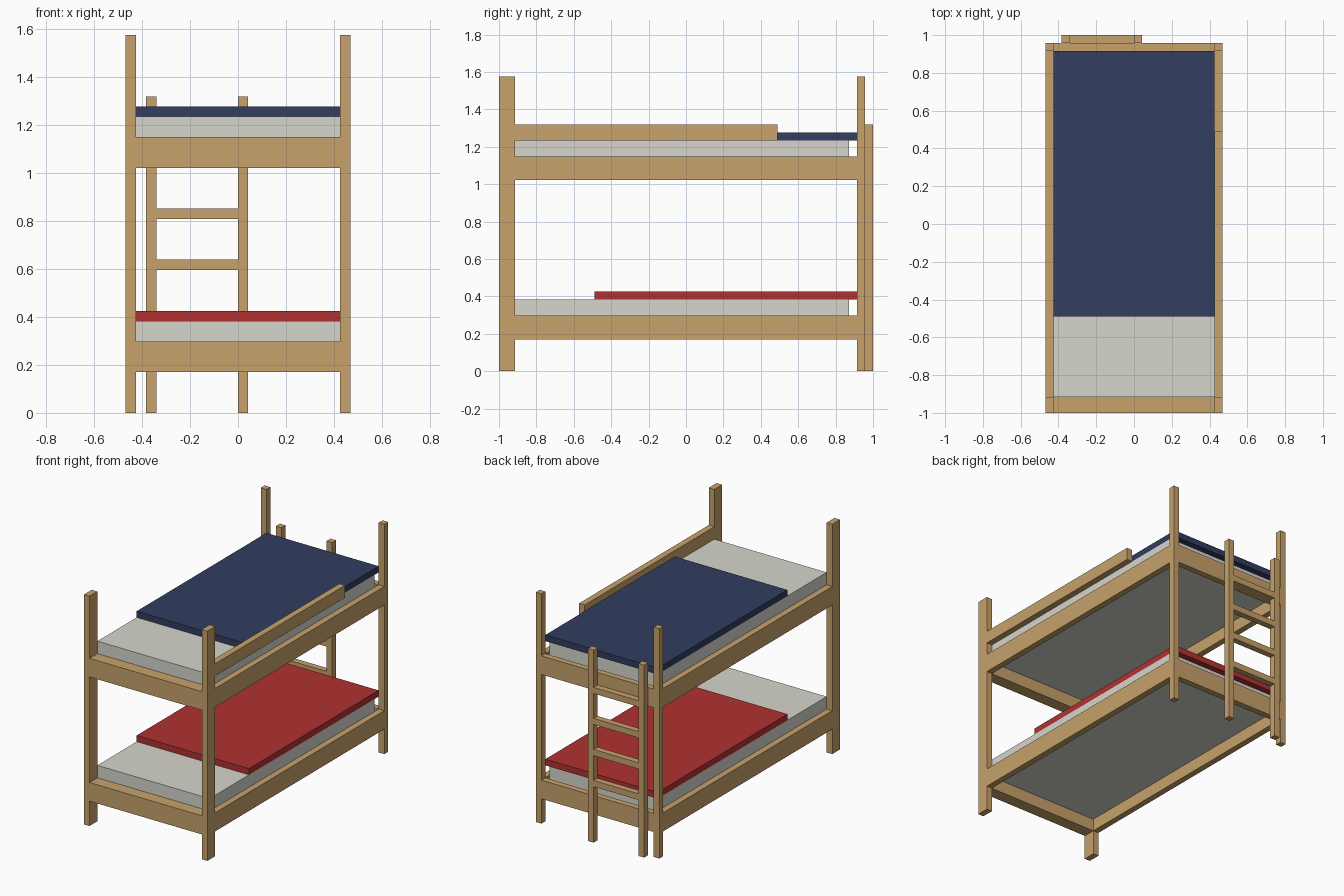
import bpy

cube = bpy.data.objects.get("Cube")
if cube:
    bpy.data.objects.remove(cube, do_unlink=True)

U = 2 / 47  # board thickness; every size below is counted in boards


def material(name, rgb):
    mat = bpy.data.materials.new(name)
    mat.use_nodes = True
    mat.diffuse_color = (*rgb, 1)
    mat.node_tree.nodes["Principled BSDF"].inputs["Base Color"].default_value = (*rgb, 1)
    return mat


WOOD = material("light wood", (0.57, 0.36, 0.15))
LINEN = material("pale grey linen", (0.67, 0.67, 0.61))
BLUE = material("navy blanket", (0.032, 0.047, 0.115))
RED = material("red blanket", (0.44, 0.031, 0.031))


def box(name, x, y, z, mat):
    """Box spanning the given (low, high) range on each axis, in boards."""
    spans = (x, y, z)
    bpy.ops.mesh.primitive_cube_add(size=1, location=[(a + b) / 2 * U for a, b in spans])
    obj = bpy.context.object
    obj.name = name
    obj.scale = [(b - a) * U for a, b in spans]
    bpy.ops.object.transform_apply(location=False, rotation=False, scale=True)
    obj.data.materials.append(mat)


FRONT = (-23.5, -21.5)
BACK = (21.5, 22.5)
LADDER = (22.5, 23.5)
WIDTH = (-10, 10)
LENGTH = (FRONT[1], BACK[0])
SIDES = {"left": (10, 11), "right": (-11, -10)}

# Corner posts
for side, x in SIDES.items():
    box(f"front_{side}_post", x, FRONT, (0, 37), WOOD)
    box(f"back_{side}_post", x, BACK, (0, 37), WOOD)

# Two bunks: frame rails, mattress sunk into the frame, and blanket
for level, base, cover in (("lower", 4, RED), ("upper", 24, BLUE)):
    rail_z = (base, base + 3)
    for side, x in SIDES.items():
        box(f"{level}_{side}_rail", x, LENGTH, rail_z, WOOD)
    box(f"{level}_front_rail", WIDTH, FRONT, rail_z, WOOD)
    box(f"{level}_back_rail", WIDTH, BACK, rail_z, WOOD)
    box(f"{level}_mattress", WIDTH, (FRONT[1], 20.5), (base + 2, base + 5), LINEN)
    box(f"{level}_blanket", WIDTH, (-11.5, BACK[0]), (base + 5, base + 6), cover)

# Guard rail on the upper bunk
box("guard_rail", SIDES["left"], (FRONT[1], 11.5), (29, 31), WOOD)

# Ladder on the back end
for side, x in (("right", (-9, -8)), ("left", (0, 1))):
    box(f"ladder_{side}_upright", x, LADDER, (0, 31), WOOD)
for i, z in enumerate(range(9, 25, 5)):
    box(f"ladder_rung_{i + 1}", (-8, 0), LADDER, (z, z + 1), WOOD)
